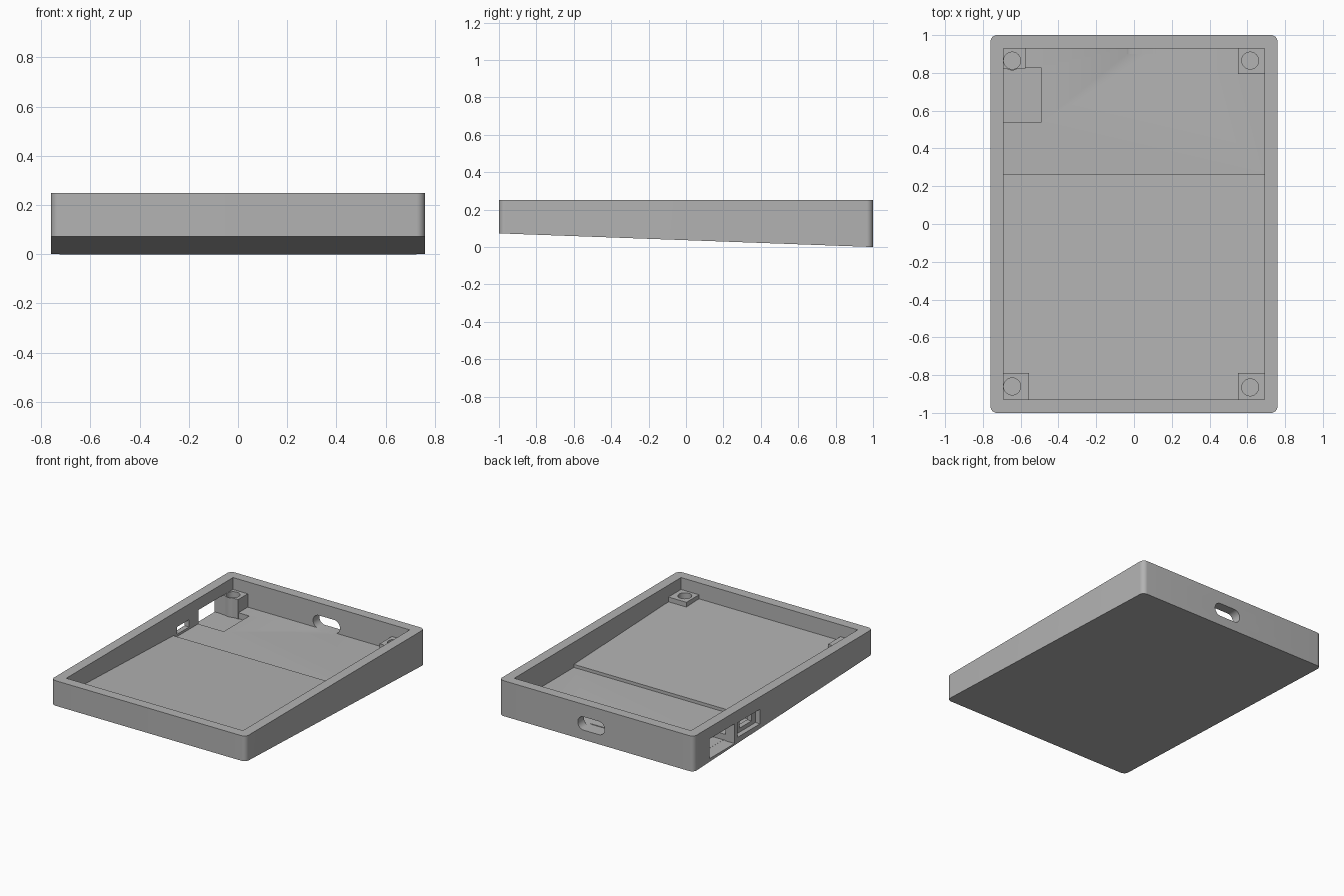
import bpy, bmesh, math

cube = bpy.data.objects.get("Cube")
if cube:
    bpy.data.objects.remove(cube)

grey = bpy.data.materials.new("plain_grey")
grey.use_nodes = True
COLOUR = (0.45, 0.45, 0.45, 1)
grey.diffuse_color = COLOUR
grey.node_tree.nodes["Principled BSDF"].inputs["Base Color"].default_value = COLOUR

TOP, WALL = 0.25, 0.07
HALF_X, HALF_Y = 0.76, 1.0
IN_X, IN_Y = HALF_X - WALL, HALF_Y - WALL


def under(y):
    """Height of the sloping underside."""
    return 0.073 * (HALF_Y - y) / 2


def finish(name, bm):
    bmesh.ops.recalc_face_normals(bm, faces=bm.faces)
    mesh = bpy.data.meshes.new(name)
    bm.to_mesh(mesh)
    bm.free()
    mesh.materials.append(grey)
    ob = bpy.data.objects.new(name, mesh)
    bpy.context.collection.objects.link(ob)
    return ob


def block(name, xs, ys, zs, slope=None, bevel=0.0, axis=2):
    """Box; slope gives the bottom height by y, bevel rounds edges along axis."""
    bm = bmesh.new()
    bmesh.ops.create_cube(bm, size=1)
    for v in bm.verts:
        low = v.co.z < 0
        v.co.x = xs[v.co.x > 0]
        v.co.y = ys[v.co.y > 0]
        v.co.z = zs[not low]
        if low and slope:
            v.co.z = slope(v.co.y)
    if bevel:
        edges = []
        for e in bm.edges:
            d = e.verts[0].co - e.verts[1].co
            if abs(d[axis]) > 0.99 * d.length:
                edges.append(e)
        bmesh.ops.bevel(bm, geom=edges, offset=bevel, segments=8,
                        profile=0.5, affect='EDGES')
    return finish(name, bm)


def cylinder(name, x, y, radius, z0, z1):
    bm = bmesh.new()
    bmesh.ops.create_cone(bm, cap_ends=True, segments=32, radius1=radius,
                          radius2=radius, depth=z1 - z0)
    bmesh.ops.translate(bm, verts=bm.verts, vec=(x, y, (z0 + z1) / 2))
    return finish(name, bm)


def combine(body, tool, operation):
    mod = body.modifiers.new(tool.name, 'BOOLEAN')
    mod.operation = operation
    mod.solver = 'EXACT'
    mod.object = tool
    bpy.context.view_layer.objects.active = body
    bpy.ops.object.modifier_apply(modifier=mod.name)
    bpy.data.objects.remove(tool)


def cut(body, tool):
    combine(body, tool, 'DIFFERENCE')


# Wedge-shaped shell with rounded upright corners
case = block("case_tray", (-HALF_X, HALF_X), (-HALF_Y, HALF_Y), (0, TOP), bevel=0.035)
for v in case.data.vertices:
    if v.co.z < 0.1:
        v.co.z = under(v.co.y)

# Inner space: sloping front floor, lower level floor behind
STEP = 0.265
cut(case, block("back_space", (-IN_X, IN_X), (STEP, IN_Y), (0.072, 0.4)))
cut(case, block("front_space", (-IN_X, IN_X), (-IN_Y, STEP + 0.01), (0, 0.4),
                slope=lambda y: under(y) + 0.067))

# Floor pocket and the window beside it
cut(case, block("floor_pocket", (-IN_X, -0.49), (0.54, 0.826), (0.03, 0.2)))
cut(case, block("large_window", (-0.9, -0.67), (0.543, 0.826), (0.029, 0.168)))

# Stepped plug opening in the same wall
cut(case, block("plug_recess", (-0.9, -0.725), (0.26, 0.51), (0.06, 0.163)))
cut(case, block("plug_opening", (-0.8, -0.66), (0.305, 0.44), (0.088, 0.14)))

# Rounded slot through the back wall
cut(case, block("back_slot", (-0.065, 0.145), (0.9, 1.1), (0.068, 0.162),
                bevel=0.046, axis=1))

# Corner supports: x and y of the screw centre, inner edge of the support
PAD_TOP = 0.166
supports = [(-0.645, 0.865, -0.575, 0.822), (0.615, 0.865, 0.55, 0.795),
            (-0.645, -0.86, -0.555, -0.79), (0.615, -0.865, 0.55, -0.79)]
for cx, cy, ex, ey in supports:
    xs = sorted((ex, math.copysign(IN_X + 0.02, cx)))
    ys = sorted((ey, math.copysign(IN_Y + 0.02, cy)))
    combine(case, block("support", xs, ys, (under(cy) + 0.015, PAD_TOP)), 'UNION')
for cx, cy, ex, ey in supports:
    if ey == 0.822:  # round boss bulging from the tall post
        combine(case, cylinder("boss", cx, cy, 0.052, 0.022, PAD_TOP - 0.001), 'UNION')
    cut(case, cylinder("screw_hole", cx, cy, 0.045, 0.1, 0.3))

bpy.ops.object.select_all(action='DESELECT')
case.select_set(True)
bpy.context.view_layer.objects.active = case
bpy.ops.object.shade_smooth_by_angle(angle=math.radians(30))
